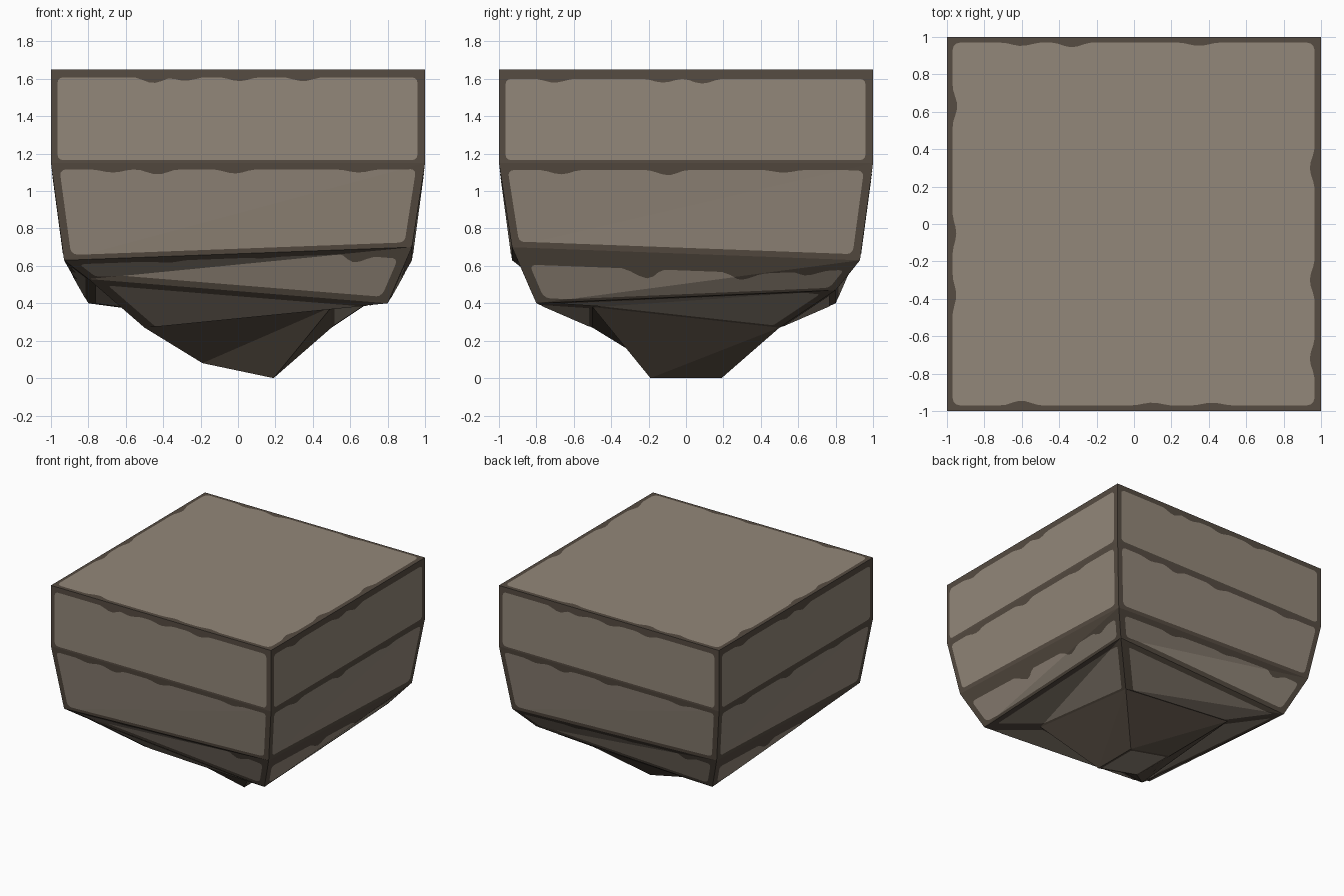
import bpy, bmesh, math
from mathutils import Vector

if "Cube" in bpy.data.objects:
    bpy.data.objects.remove(bpy.data.objects["Cube"])


def material(name, rgb):
    m = bpy.data.materials.new(name)
    m.diffuse_color = (*rgb, 1)
    m.use_nodes = True
    m.node_tree.nodes["Principled BSDF"].inputs["Base Color"].default_value = m.diffuse_color
    return m


EDGE = material("dark brown edge", (0.093, 0.072, 0.054))
STONE = material("tan stone", (0.290, 0.242, 0.192))


def make_object(name, bm, mat):
    me = bpy.data.meshes.new(name)
    bm.to_mesh(me)
    bm.free()
    me.materials.append(mat)
    ob = bpy.data.objects.new(name, me)
    bpy.context.collection.objects.link(ob)
    return ob


# Square rings from top to bottom: half width, heights at FL, FR, BR, BL
CORNERS = [(-1, -1), (1, -1), (1, 1), (-1, 1)]
RINGS = [[Vector((cx * h, cy * h, z)) for (cx, cy), z in zip(CORNERS, zs)]
         for h, zs in [(1.00, (1.65, 1.65, 1.65, 1.65)),
                       (1.00, (1.15, 1.15, 1.15, 1.15)),
                       (0.93, (0.63, 0.70, 0.63, 0.70)),
                       (0.80, (0.53, 0.40, 0.47, 0.40)),
                       (0.50, (0.27, 0.38, 0.27, 0.36)),
                       (0.19, (0.08, 0.00, 0.00, 0.08))]]

# Faceted rock body
bm = bmesh.new()
vr = [[bm.verts.new(p) for p in ring] for ring in RINGS]
bm.faces.new(vr[0])
bm.faces.new(vr[-1][::-1])
for up, lo in zip(vr, vr[1:]):
    for i in range(4):
        j = (i + 1) % 4
        bm.faces.new((lo[i], lo[j], up[j]))
        bm.faces.new((lo[i], up[j], up[i]))
make_object("rock_body", bm, EDGE)


def outline(w, h, inset, r, dips):
    """Rounded rectangle with wavy sides; order bottom, right, top, left."""
    b, rt, t, l = inset
    box = [(l, b), (w - rt, b), (w - rt, h - t), (l, h - t)]
    pts = []
    for k in range(4):
        p, q = Vector(box[k]), Vector(box[(k + 1) % 4])
        d = (q - p).normalized()
        n = Vector((-d.y, d.x))
        length = (q - p).length
        # rounded corner at the start of this side
        c = p + (d + n) * r
        for a in (0, 30, 60):
            a = math.radians(a)
            pts.append(c - d * r * math.cos(a) - n * r * math.sin(a))
        # side with dips
        steps = max(2, int((length - 2 * r) / 0.035)) if dips[k] else 1
        for s in range(steps + 1):
            x = r + (length - 2 * r) * s / steps
            off = 0
            for centre, depth in dips[k]:
                e = abs(x - length / 2 - centre) / 0.11
                if e < 1:
                    off = max(off, depth * (0.5 + 0.5 * math.cos(math.pi * e)))
            pts.append(p + d * x + n * off)
    return pts


def panel(name, L0, L1, U1, U0, inset, dips, r=0.03, lift=0.002):
    """Thin plate lying on the two triangles of a body face."""
    w = ((L1 - L0).length + (U1 - U0).length) / 2
    h = ((U0 - L0).length + (U1 - L1).length) / 2
    bm = bmesh.new()
    bm.faces.new([bm.verts.new((p.x / w, p.y / h, 0))
                  for p in outline(w, h, inset, r, dips)])
    bmesh.ops.bisect_plane(bm, geom=bm.verts[:] + bm.edges[:] + bm.faces[:],
                           plane_co=(0, 0, 0), plane_no=(1, -1, 0), dist=1e-5)
    n1 = (L1 - L0).cross(U1 - L0).normalized()
    n2 = (U1 - L0).cross(U0 - L0).normalized()
    for v in bm.verts:
        a, b = v.co.x, v.co.y
        if abs(a - b) < 1e-4:
            n = (n1 + n2).normalized()
        else:
            n = n1 if a > b else n2
        if a >= b:
            p = L0 + a * (L1 - L0) + b * (U1 - L1)
        else:
            p = L0 + b * (U0 - L0) + a * (U1 - U0)
        v.co = p + n * lift
    make_object(name, bm, STONE)


# Chips along the top edge of each side panel: front/back, right/left
CHIPS = [
    ([(-.35, .02), (-.01, .02), (.28, .018), (.45, .03)],
     [(-.09, .025), (.12, .02), (.70, .02)]),
    ([(-.62, .015), (.02, .02), (.42, .025), (.65, .015)],
     [(-.50, .015), (.10, .03), (.65, .025)]),
    ([(-.58, .035), (-.1, .015), (.38, .025)],
     [(-.62, .04), (-.25, .055), (.25, .05)]),
    ([], []),
]
# Insets per tier: bottom, right, top, left
INSETS = [(.015, .04, .042, .035), (.03, .045, .033, .04),
          (.03, .05, .06, .05), (.02, .06, .05, .06)]
SIDES = ["front", "right", "back", "left"]
for t in range(4):
    up, lo = RINGS[t], RINGS[t + 1]
    for i in range(4):
        j = (i + 1) % 4
        inset = list(INSETS[t])
        if i % 2:
            inset[2] += 0.03 if t == 2 else 0.008
        panel(f"{SIDES[i]}_panel_tier_{t + 1}", lo[i], lo[j], up[j], up[i],
              inset, ([], [], CHIPS[t][i % 2], []), r=0.03 if t < 3 else 0.015)

# Top slab panel, chipped on all four sides
panel("top_panel", *RINGS[0], (.03, .035, .03, .03),
      ([(-.6, .025), (.1, .015), (.42, .015)],
       [(-.72, .025), (-.3, .025), (.3, .025)],
       [(-.35, .018), (.33, .025), (.6, .018)],
       [(-.63, .025), (.05, .02), (.38, .02)]), r=0.04)

# Bottom tip panel
b = RINGS[-1]
panel("bottom_panel", b[3], b[2], b[1], b[0], (.02,) * 4, ([],) * 4, r=0.015)
